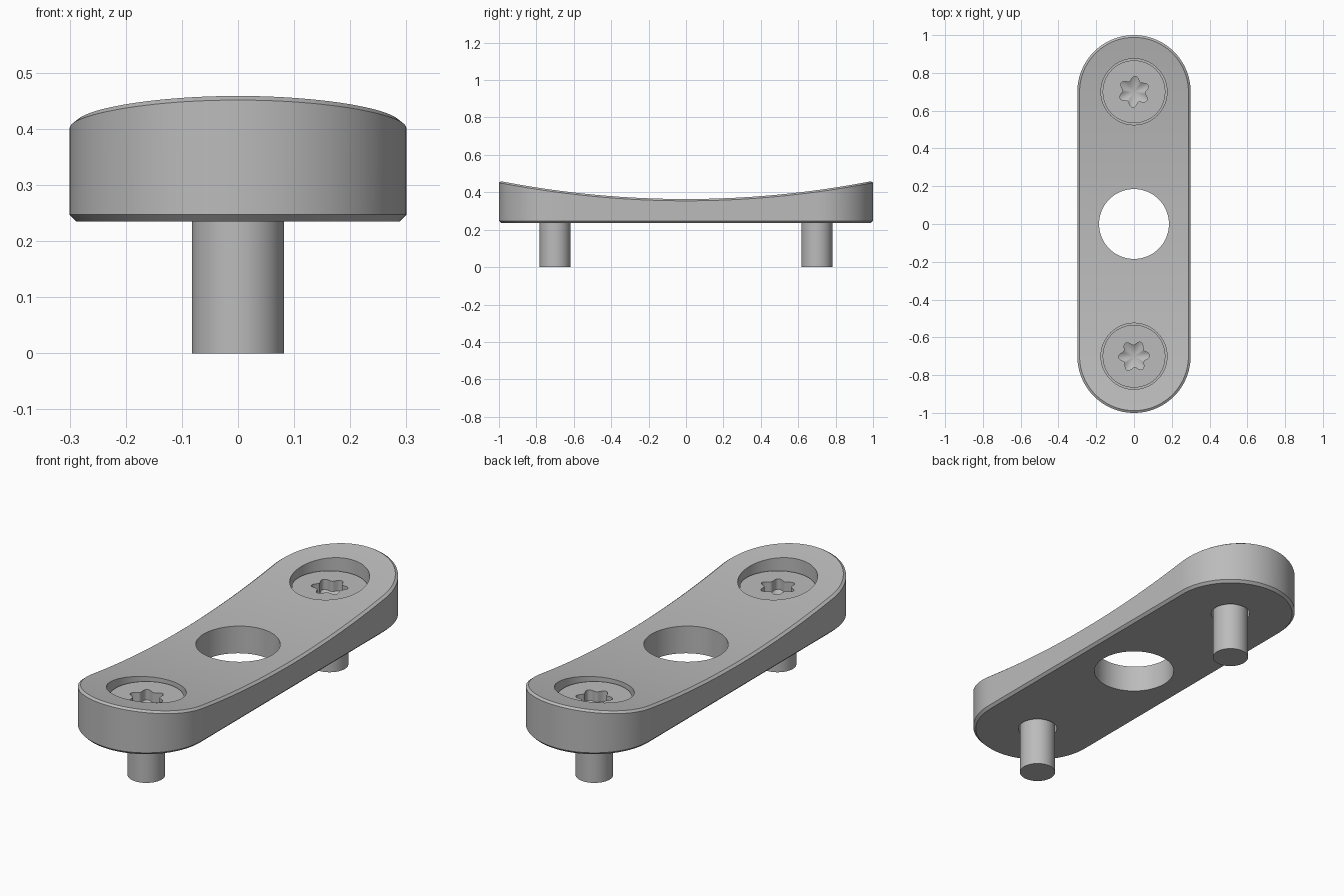
import bpy, bmesh
from math import cos, sin, pi, radians

cube = bpy.data.objects.get("Cube")
if cube:
    bpy.data.objects.remove(cube, do_unlink=True)

grey = bpy.data.materials.new("machined grey")
grey.use_nodes = True
grey.diffuse_color = (0.5, 0.5, 0.5, 1)
grey.node_tree.nodes["Principled BSDF"].inputs["Base Color"].default_value = (0.5, 0.5, 0.5, 1)

SCREW_Y = 0.7      # screw and end-arc centres
WIDTH = 0.3        # half width and end radius
BOTTOM = 0.235
HEAD_TOP = 0.375
SEAT = 0.29
EDGE = 0.012       # chamfer size


def make_object(name, bm):
    bmesh.ops.remove_doubles(bm, verts=bm.verts, dist=1e-5)
    bmesh.ops.recalc_face_normals(bm, faces=bm.faces)
    mesh = bpy.data.meshes.new(name)
    bm.to_mesh(mesh)
    bm.free()
    mesh.materials.append(grey)
    obj = bpy.data.objects.new(name, mesh)
    bpy.context.collection.objects.link(obj)
    return obj


def activate(obj):
    bpy.ops.object.select_all(action='DESELECT')
    obj.select_set(True)
    bpy.context.view_layer.objects.active = obj


def smooth(obj):
    activate(obj)
    bpy.ops.object.shade_smooth_by_angle(angle=radians(30))


def bridge(bm, low, high):
    n = len(low)
    for i in range(n):
        j = (i + 1) % n
        bm.faces.new((low[i], low[j], high[j], high[i]))


def saddle(y):
    return 0.364 + 0.097 * y * y


# Saddle plate: half outline from front tip to back tip along +x
def half_outline(inset):
    r = WIDTH - inset
    arc = [i * pi / 48 for i in range(25)]
    front = [(r * sin(a), -SCREW_Y - r * cos(a)) for a in arc]
    side = [(r, SCREW_Y * (i / 14 - 1)) for i in range(1, 28)]
    back = [(x, -y) for x, y in reversed(front)]
    return front + side + back


def outline_ring(bm, inset, height):
    half = half_outline(inset)
    mirrored = [(-x, y) for x, y in reversed(half[1:-1])]
    return [bm.verts.new((x, y, height(y))) for x, y in half + mirrored]


def cap_strips(bm, ring):
    n = len(ring)
    for i in range(n // 2):
        corners = [ring[i], ring[i + 1], ring[-i - 1], ring[-i % n]]
        bm.faces.new(list(dict.fromkeys(corners)))


bm = bmesh.new()
rings = [outline_ring(bm, EDGE, lambda y: BOTTOM),
         outline_ring(bm, 0, lambda y: BOTTOM + EDGE),
         outline_ring(bm, 0, lambda y: saddle(y) - EDGE * 0.8),
         outline_ring(bm, EDGE, saddle)]
for low, high in zip(rings, rings[1:]):
    bridge(bm, low, high)
cap_strips(bm, rings[0])
cap_strips(bm, rings[-1])
plate = make_object("saddle_plate", bm)


# Holes: centre bore, screw counterbores and clearance holes
def drill(radius, y, low, high):
    bpy.ops.mesh.primitive_cylinder_add(vertices=72, radius=radius, depth=high - low,
                                        location=(0, y, (low + high) / 2))
    cutter = bpy.context.object
    cutter.name = "hole_cutter"
    cutter.hide_render = True
    cutter.data.materials.append(grey)
    activate(plate)
    mod = plate.modifiers.new("hole", 'BOOLEAN')
    mod.operation = 'DIFFERENCE'
    mod.solver = 'EXACT'
    mod.object = cutter
    bpy.ops.object.modifier_apply(modifier=mod.name)
    bpy.data.objects.remove(cutter, do_unlink=True)


drill(0.185, 0, 0, 1)
for y in (-SCREW_Y, SCREW_Y):
    drill(0.175, y, SEAT, 1)
    drill(0.09, y, 0, SEAT + 0.05)
smooth(plate)


# Screws: turned profile with a six-lobed socket and conical floor
def screw(name, y, turn):
    bm = bmesh.new()
    n = 96

    def ring(z, radius, wave=0):
        points = []
        for i in range(n):
            a = 2 * pi * i / n
            r = radius + wave * cos(6 * (a - turn))
            points.append(bm.verts.new((r * cos(a), y + r * sin(a), z)))
        return points

    rings = [ring(0, 0.082), ring(SEAT, 0.082), ring(SEAT, 0.166),
             ring(HEAD_TOP, 0.166), ring(HEAD_TOP, 0.07, 0.012),
             ring(HEAD_TOP - 0.05, 0.07, 0.012)]
    for low, high in zip(rings, rings[1:]):
        bridge(bm, low, high)
    bm.faces.new(rings[0])
    tip = bm.verts.new((0, y, HEAD_TOP - 0.08))
    for i in range(n):
        bm.faces.new((rings[-1][i], rings[-1][(i + 1) % n], tip))
    smooth(make_object(name, bm))


screw("front_screw", -SCREW_Y, radians(3))
screw("back_screw", SCREW_Y, radians(25))
